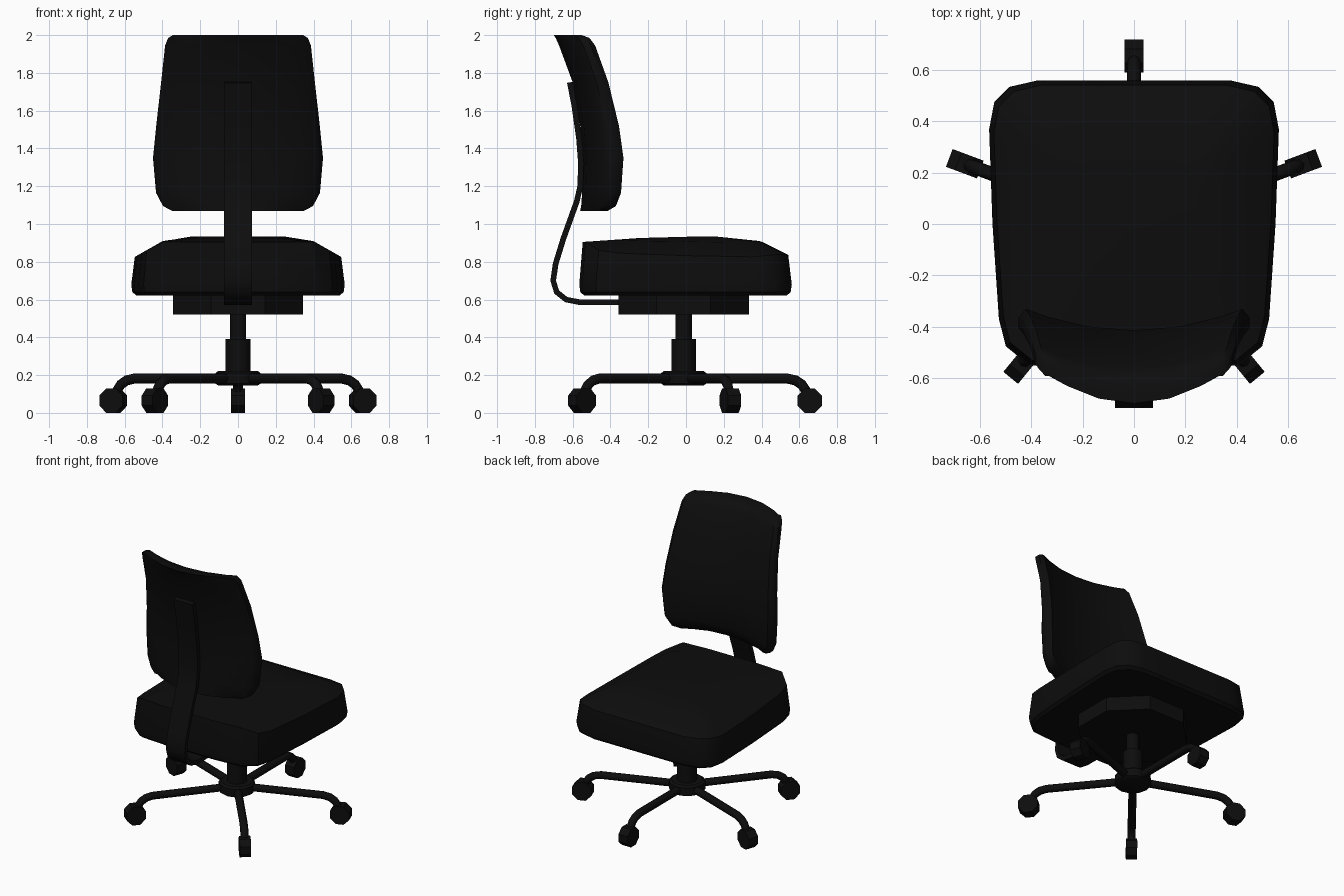
import bpy, bmesh
from math import sin, cos, pi, hypot, atan2, radians
from mathutils import Vector, Matrix

if "Cube" in bpy.data.objects:
    bpy.data.objects.remove(bpy.data.objects["Cube"])

black = bpy.data.materials.new("black")
black.diffuse_color = (0.004, 0.004, 0.004, 1)
black.use_nodes = True
black.node_tree.nodes["Principled BSDF"].inputs["Base Color"].default_value = black.diffuse_color
CY = -0.012  # y of the central column


def loft(name, rings, matrix=Matrix(), angle=35):
    """Skin a stack of closed rings and cap both ends."""
    bm = bmesh.new()
    loops = [[bm.verts.new(matrix @ Vector(p)) for p in r] for r in rings]
    n = len(loops[0])
    for a, b in zip(loops, loops[1:]):
        for i in range(n):
            j = (i + 1) % n
            bm.faces.new((a[i], a[j], b[j], b[i]))
    bm.faces.new(loops[0][::-1])
    bm.faces.new(loops[-1])
    bmesh.ops.recalc_face_normals(bm, faces=bm.faces)
    me = bpy.data.meshes.new(name)
    bm.to_mesh(me)
    bm.free()
    me.materials.append(black)
    ob = bpy.data.objects.new(name, me)
    bpy.context.collection.objects.link(ob)
    bpy.context.view_layer.objects.active = ob
    ob.select_set(True)
    bpy.ops.object.shade_smooth_by_angle(angle=radians(angle))
    ob.select_set(False)
    return ob


def circle(r, z, n, turn=0.0):
    return [(r * cos(2 * pi * i / n + turn), CY + r * sin(2 * pi * i / n + turn), z) for i in range(n)]


def sweep(path, section):
    """Rings of a (side, normal) section along a path in the r-z plane; side is local y."""
    rings = []
    for i, p in enumerate(path):
        a, b = path[max(i - 1, 0)], path[min(i + 1, len(path) - 1)]
        d = hypot(b[0] - a[0], b[1] - a[1])
        nr, nz = -(b[1] - a[1]) / d, (b[0] - a[0]) / d
        rings.append([(p[0] + nr * v, u, p[1] + nz * v) for u, v in section])
    return rings


def lerp(x, table):
    """Piecewise linear lookup."""
    if x <= table[0][0]:
        return table[0][1]
    for (a, fa), (b, fb) in zip(table, table[1:]):
        if x <= b:
            return fa + (fb - fa) * (x - a) / (b - a)
    return table[-1][1]


# Five legs with octagonal casters
tube = [(0.027 * cos(i * pi / 4), 0.027 * sin(i * pi / 4)) for i in range(8)]
for k, (x, y) in enumerate([(0, 0.655), (0.66, 0.235), (-0.66, 0.235), (0.44, -0.55), (-0.44, -0.55)]):
    r = hypot(x, y - CY)
    m = Matrix.Translation((0, CY, 0)) @ Matrix.Rotation(atan2(y - CY, x), 4, 'Z')
    path = [(0.05, 0.182), (r - 0.12, 0.182), (r - 0.075, 0.172), (r - 0.042, 0.15),
            (r - 0.022, 0.12), (r - 0.018, 0.08)]
    loft(f"leg_{k + 1}", sweep(path, tube), m, 50)
    wheel = [[(r + 0.07 * cos(pi / 8 + i * pi / 4), s, 0.065 + 0.07 * sin(pi / 8 + i * pi / 4))
              for i in range(8)] for s in (-0.037, 0.037)]
    loft(f"caster_{k + 1}", wheel, m)

# Hub, column and seat plate
loft("hub", [circle(0.105, 0.145, 12), circle(0.12, 0.155, 12), circle(0.12, 0.21, 12), circle(0.105, 0.222, 12)])
loft("lower_column", [circle(0.066, 0.2, 12), circle(0.066, 0.39, 12)])
loft("upper_column", [circle(0.043, 0.38, 12), circle(0.043, 0.53, 12)])
R = 0.345 / cos(pi / 8)
loft("seat_plate", [circle(R, 0.52, 8, pi / 8), circle(R, 0.63, 8, pi / 8)])

# Seat cushion: rounded outline, crowned top
half = [(0.2, 0.56), (0.376, 0.56), (0.485, 0.535), (0.545, 0.475), (0.565, 0.37), (0.552, 0.0),
        (0.527, -0.37), (0.5, -0.477), (0.41, -0.55), (0.2, -0.565)]
outline = half + [(-x, y) for x, y in reversed(half)]
drop_x = [(0.24, 0.0), (0.4, 0.027), (0.545, 0.11)]
drop_y = [(-0.545, 0.031), (-0.243, 0.01), (0.137, 0.0), (0.397, 0.027), (0.525, 0.1)]


def seat_ring(s, z=None):
    pts = [(x * s, (y + 0.01) * s - 0.01) for x, y in outline]
    return [(x, y, z if z else 0.936 - max(lerp(abs(x), drop_x), lerp(y, drop_y))) for x, y in pts]


loft("seat", [seat_ring(0.955, 0.622), seat_ring(0.99, 0.64), seat_ring(1.0, 0.68), seat_ring(0.967),
              seat_ring(0.73), seat_ring(0.43), seat_ring(0.05)])

# Backrest: rows of (z, half width, front y at the edges, rear y at the middle)
rows = [(1.07, 0.35, -0.40, -0.56), (1.095, 0.397, -0.36, -0.555), (1.165, 0.434, -0.333, -0.55),
        (1.35, 0.45, -0.32, -0.545), (1.52, 0.433, -0.344, -0.56), (1.75, 0.407, -0.40, -0.6),
        (1.945, 0.386, -0.47, -0.672), (1.985, 0.37, -0.50, -0.69), (2.0, 0.345, -0.54, -0.70)]
us = [-0.94, -0.75, -0.4, 0, 0.4, 0.75, 0.94]
rings = []
for z, w, yf, yr in rows:
    wrap = 0.095 if 1.08 < z < 1.99 else 0.11
    front = [(u * w, yf - wrap * (1 - u * u), z) for u in us]
    rear = [(u * w, min(yr + 0.12 * u * u, yf - 0.05), z) for u in reversed(us)]
    mid = (front[-1][1] + rear[0][1]) / 2
    rings.append(front + [(w, mid + 0.02, z), (w, mid - 0.02, z)] + rear + [(-w, mid - 0.02, z), (-w, mid + 0.02, z)])
loft("backrest", rings, angle=45)

# Curved flat bar carrying the backrest
path = [(-0.3, 0.585), (-0.56, 0.585), (-0.635, 0.6), (-0.685, 0.64), (-0.703, 0.7), (-0.69, 0.79),
        (-0.65, 0.92), (-0.578, 1.12), (-0.56, 1.2), (-0.556, 1.32), (-0.566, 1.45), (-0.59, 1.62), (-0.615, 1.75)]
bar = [(-0.075, -0.015), (0.075, -0.015), (0.075, 0.015), (-0.075, 0.015)]
loft("back_support", [[(u, r, z) for r, u, z in ring] for ring in sweep(path, bar)])
